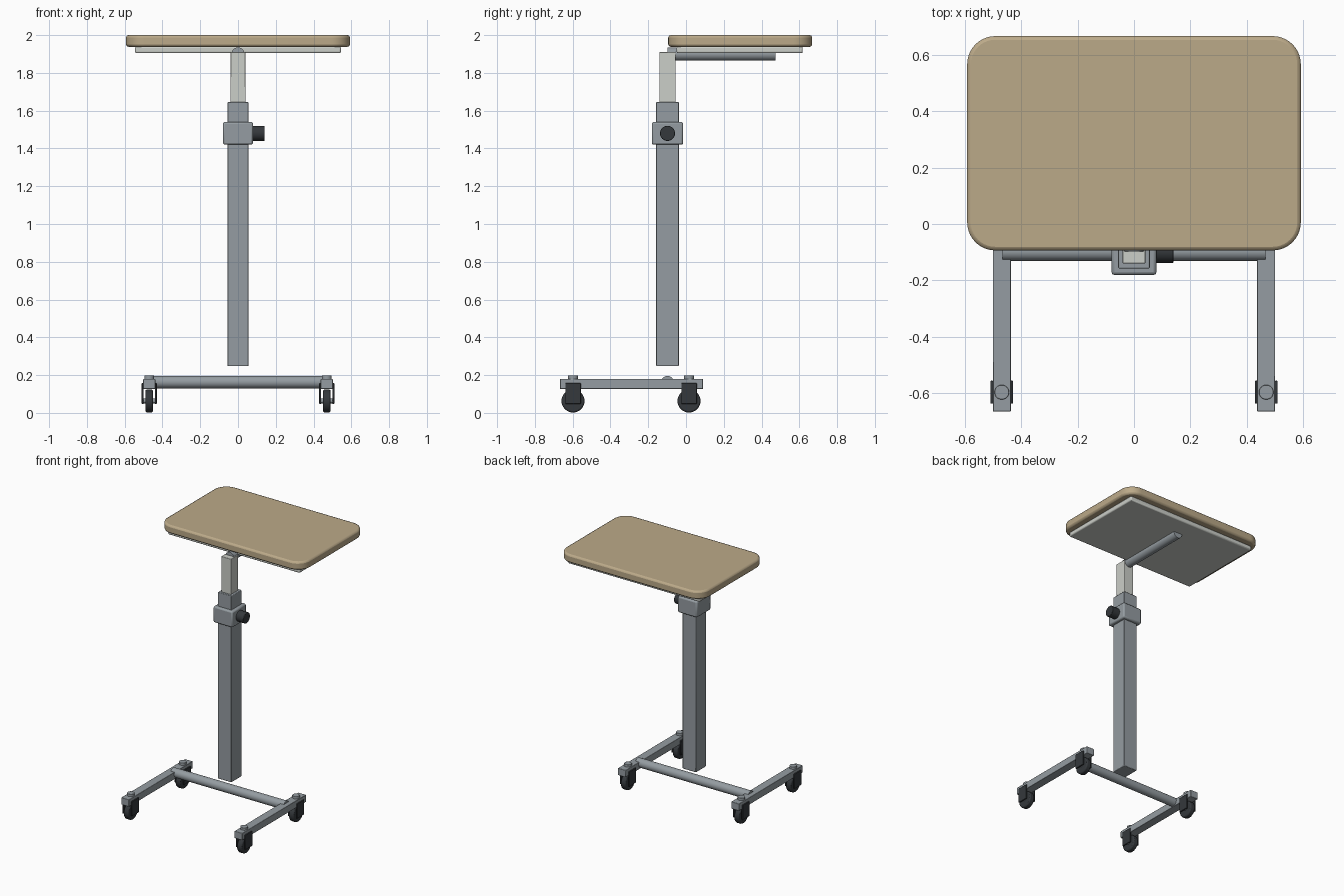
import bpy, bmesh, math
from mathutils import Matrix, Vector

cube = bpy.data.objects.get("Cube")
if cube:
    bpy.data.objects.remove(cube, do_unlink=True)


def material(name, rgb):
    m = bpy.data.materials.new(name)
    m.use_nodes = True
    m.diffuse_color = (*rgb, 1)
    bsdf = next(n for n in m.node_tree.nodes if n.type == "BSDF_PRINCIPLED")
    bsdf.inputs["Base Color"].default_value = (*rgb, 1)
    return m


WOOD = material("tan wood", (0.50, 0.40, 0.25))
STEEL = material("blue grey steel", (0.30, 0.335, 0.36))
PALE = material("pale metal", (0.60, 0.62, 0.58))
RUBBER = material("dark rubber", (0.035, 0.04, 0.045))


def finish(bm, name, mat, bevel=0, segments=2):
    mesh = bpy.data.meshes.new(name)
    bmesh.ops.recalc_face_normals(bm, faces=bm.faces[:])
    bm.to_mesh(mesh)
    bm.free()
    ob = bpy.data.objects.new(name, mesh)
    bpy.context.collection.objects.link(ob)
    mesh.materials.append(mat)
    if bevel:
        mod = ob.modifiers.new("soft edges", "BEVEL")
        mod.width = bevel
        mod.segments = segments
        mod.limit_method = "ANGLE"
        mod.angle_limit = math.radians(40)
    bpy.ops.object.select_all(action="DESELECT")
    ob.select_set(True)
    bpy.context.view_layer.objects.active = ob
    bpy.ops.object.shade_smooth_by_angle(angle=math.radians(35))
    return ob


def box(name, mat, xs, ys, zs, bevel=0, corner=0):
    """Box from ranges; corner rounds the upright edges."""
    bm = bmesh.new()
    bmesh.ops.create_cube(bm, size=1)
    spans = (xs, ys, zs)
    bmesh.ops.scale(bm, vec=[b - a for a, b in spans], verts=bm.verts)
    bmesh.ops.translate(bm, vec=[(a + b) / 2 for a, b in spans], verts=bm.verts)
    if corner:
        upright = [e for e in bm.edges
                   if abs(e.verts[0].co.z - e.verts[1].co.z) > 0.01]
        bmesh.ops.bevel(bm, geom=upright, offset=corner, segments=10,
                        profile=0.5, affect="EDGES")
    return finish(bm, name, mat, bevel)


def rod(name, mat, start, end, radius, bevel=0, sides=32):
    a, b = Vector(start), Vector(end)
    bm = bmesh.new()
    turn = Vector((0, 0, 1)).rotation_difference(b - a).to_matrix().to_4x4()
    bmesh.ops.create_cone(bm, cap_ends=True, segments=sides, radius1=radius,
                          radius2=radius, depth=(b - a).length,
                          matrix=Matrix.Translation((a + b) / 2) @ turn)
    return finish(bm, name, mat, bevel)


def around(c, half):
    return (c - half, c + half)


POST_Y = -0.098

# Table and its support
box("tabletop", WOOD, around(0, 0.593), (-0.094, 0.668), (1.938, 2.0), 0.013, 0.1)
box("support_plate", PALE, around(0, 0.545), (-0.05, 0.618), (1.904, 1.939), 0.008)
rod("support_arm", STEEL, (0, POST_Y, 1.9), (0, 0.475, 1.9), 0.035)

# Telescoping post
box("inner_post", PALE, around(0, 0.04), around(POST_Y, 0.043), (1.3, 1.91), 0.003)
box("outer_post", STEEL, around(0, 0.056), around(POST_Y, 0.06), (0.247, 1.645), 0.004)
box("collar", STEEL, around(0, 0.08), around(POST_Y, 0.083), (1.42, 1.54), 0.01)
rod("height_knob", RUBBER, (0.07, POST_Y, 1.48), (0.141, POST_Y, 1.48), 0.04, 0.003)

# Base frame
rod("crossbar", STEEL, (-0.468, POST_Y, 0.163), (0.468, POST_Y, 0.163), 0.033)
for side, x in (("left", 0.47), ("right", -0.47)):
    box(side + "_rail", STEEL, around(x, 0.032), (-0.667, 0.09), (0.127, 0.18), 0.003)

    # Casters
    for end, y in (("front", -0.598), ("back", 0.016)):
        label = f"{end}_{side}_caster_"
        rod(label + "cap", STEEL, (x, y, 0.15), (x, y, 0.198), 0.026, 0.002)
        rod(label + "wheel", RUBBER, (x - 0.02, y, 0.063), (x + 0.02, y, 0.063),
            0.061, 0.008)
        rod(label + "axle", STEEL, (x - 0.034, y, 0.063), (x + 0.034, y, 0.063), 0.012)
        for s in (-1, 1):
            box(label + ("outer_fork" if s * x > 0 else "inner_fork"), RUBBER,
                around(x + s * 0.035, 0.005), around(y, 0.041), (0.047, 0.158), 0.003)
